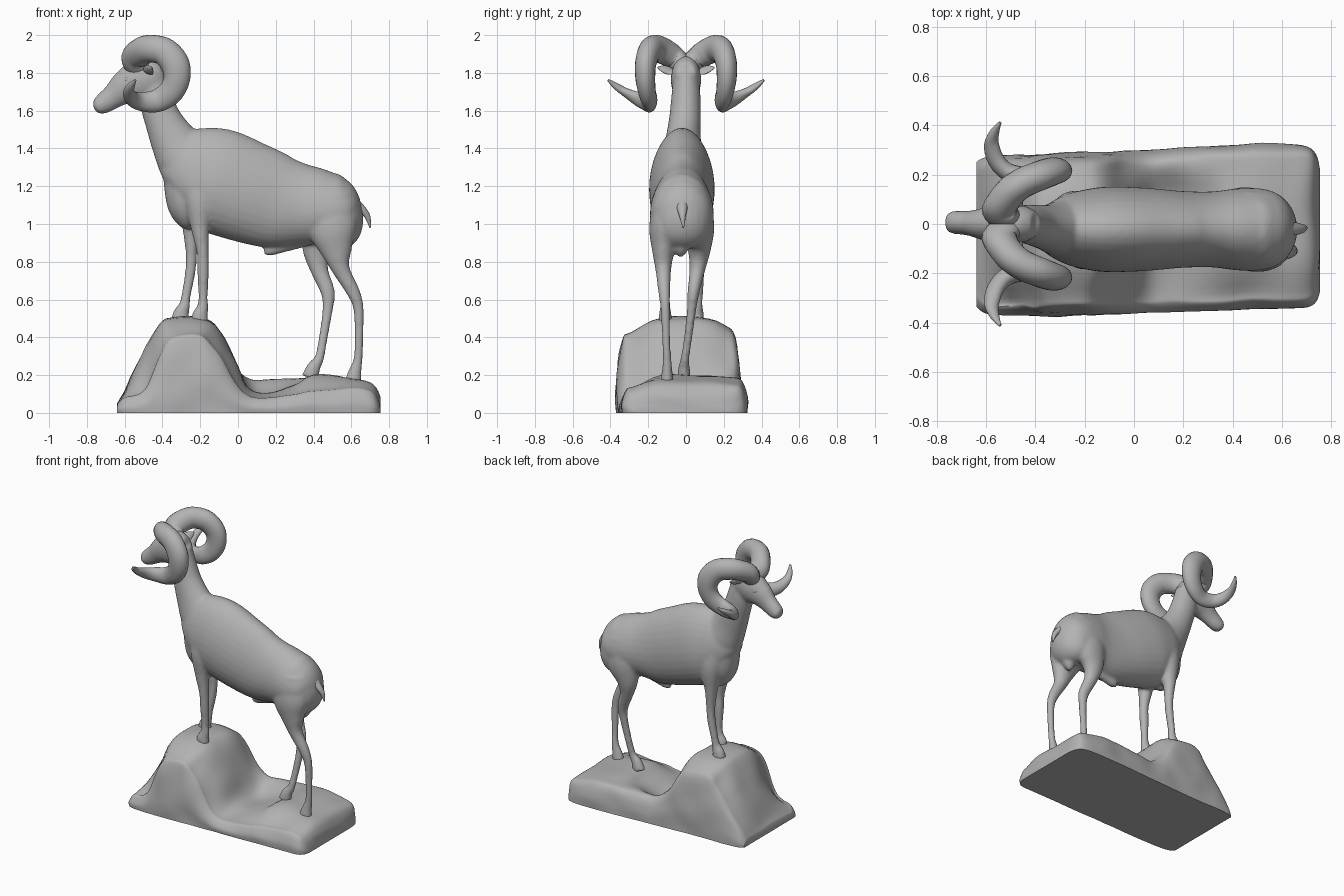
import bpy, bmesh, math
from mathutils import Vector, noise

mat = bpy.data.materials.new("stone grey")
mat.diffuse_color = (0.45, 0.45, 0.45, 1)


def spline(pts, n):
    """Catmull-Rom resampling of tuples, n steps per span."""
    out = []
    for i in range(len(pts) - 1):
        p0, p1 = pts[max(i - 1, 0)], pts[i]
        p2, p3 = pts[i + 1], pts[min(i + 2, len(pts) - 1)]
        for k in range(n):
            t = k / n
            out.append(tuple(0.5 * (2 * b + (c - a) * t + (2 * a - 5 * b + 4 * c - d) * t * t
                                    + (3 * b - a - 3 * c + d) * t ** 3)
                             for a, b, c, d in zip(p0, p1, p2, p3)))
    return out + [tuple(pts[-1])]


def skin(bm, rings):
    """Bridge closed rings of points and cap both ends."""
    vs = [[bm.verts.new(p) for p in r] for r in rings]
    m = len(vs[0])
    for a, b in zip(vs, vs[1:]):
        for j in range(m):
            bm.faces.new((a[j], a[(j + 1) % m], b[(j + 1) % m], b[j]))
    bm.faces.new(vs[0])
    bm.faces.new(vs[-1][::-1])


def loft(bm, pts, steps=5, seg=24, pear=0.0):
    """Tube through (x, y, z, radius in side plane, radius across)."""
    s = spline(pts, steps)
    rings = []
    for i, p in enumerate(s):
        c = Vector(p[:3])
        t = (Vector(s[min(i + 1, len(s) - 1)][:3]) - Vector(s[max(i - 1, 0)][:3])).normalized()
        n = t.cross(Vector((0, 1, 0))).normalized()
        b = n.cross(t)
        a, w = max(p[3], 0.003), max(p[4], 0.003)
        ring = []
        for k in range(seg):
            q = 2 * math.pi * k / seg
            ring.append(c + n * a * math.sin(q) + b * w * math.cos(q) * (1 - pear * math.sin(q)))
        rings.append(ring)
    skin(bm, rings)


def finish(bm, name, angle=50):
    bmesh.ops.recalc_face_normals(bm, faces=bm.faces)
    me = bpy.data.meshes.new(name)
    bm.to_mesh(me)
    bm.free()
    ob = bpy.data.objects.new(name, me)
    bpy.context.collection.objects.link(ob)
    me.materials.append(mat)
    bpy.ops.object.select_all(action='DESELECT')
    ob.select_set(True)
    bpy.context.view_layer.objects.active = ob
    bpy.ops.object.shade_smooth_by_angle(angle=math.radians(angle))
    return ob


# Sheep body: torso, chest, rump, neck, head and legs fused into one smooth skin
bm = bmesh.new()
torso = [(-.38, 1.16, 1.27, .05), (-.35, 1.08, 1.38, .10), (-.28, 1.01, 1.48, .14),
         (-.2, .98, 1.51, .16), (-.1, .945, 1.505, .172), (.05, .9, 1.44, .168),
         (.2, .868, 1.375, .155), (.32, .88, 1.325, .153), (.42, .89, 1.295, .165),
         (.52, .9, 1.25, .165), (.59, .93, 1.18, .14), (.635, .98, 1.1, .08)]
loft(bm, [(x, -.022, (a + b) / 2, (b - a) / 2, w) for x, a, b, w in torso], seg=32, pear=0.12)
# chest
loft(bm, [(-.25, -.02, 1.36, .1, .08), (-.265, -.02, 1.28, .13, .11), (-.275, -.02, 1.18, .115, .12),
          (-.27, -.02, 1.09, .1, .11), (-.25, -.02, 1.02, .07, .08), (-.23, -.02, .985, .03, .04)])
# rump
loft(bm, [(.47, -.022, 1.25, .06, .06), (.485, -.022, 1.2, .1, .12), (.51, -.022, 1.1, .137, .155),
          (.52, -.022, 1.0, .142, .16), (.51, -.022, .92, .11, .135), (.5, -.022, .88, .05, .08)])
# neck
loft(bm, [(-.17, -.02, 1.22, .17, .13), (-.27, -.02, 1.33, .155, .12), (-.34, -.015, 1.44, .125, .095),
          (-.4, -.005, 1.56, .098, .084), (-.44, 0, 1.68, .09, .077), (-.46, 0, 1.79, .08, .065)])
# head
loft(bm, [(-.40, 0, 1.80, .06, .05), (-.45, 0, 1.785, .11, .075), (-.53, 0, 1.755, .115, .08),
          (-.6, 0, 1.72, .09, .068), (-.66, .003, 1.675, .066, .052), (-.71, .006, 1.64, .056, .048),
          (-.745, .006, 1.62, .042, .043), (-.762, .006, 1.612, .015, .02)])
# near and far front legs
loft(bm, [(-.2, -.10, 1.3, .1, .06), (-.2, -.115, 1.13, .085, .07), (-.2, -.12, .98, .05, .048),
          (-.187, -.12, .85, .032, .033), (-.185, -.115, .75, .031, .031), (-.185, -.11, .62, .025, .025),
          (-.187, -.11, .56, .03, .028), (-.2, -.11, .52, .042, .033), (-.205, -.11, .48, .046, .037)])
loft(bm, [(-.24, .055, 1.3, .1, .06), (-.24, .065, 1.13, .085, .07), (-.25, .07, .98, .045, .045),
          (-.247, .07, .85, .031, .031), (-.252, .07, .75, .028, .028), (-.275, .065, .62, .025, .025),
          (-.283, .06, .57, .03, .028), (-.3, .06, .53, .042, .033), (-.308, .06, .485, .05, .037)])
# near and far hind legs
loft(bm, [(.49, -.09, 1.15, .12, .08), (.5, -.112, .98, .13, .083), (.52, -.12, .86, .085, .06),
          (.545, -.12, .76, .048, .042), (.61, -.115, .64, .036, .032), (.638, -.11, .55, .028, .025),
          (.64, -.105, .39, .023, .022), (.635, -.1, .28, .025, .023), (.617, -.1, .21, .037, .03),
          (.608, -.1, .155, .047, .036)])
loft(bm, [(.47, .05, 1.15, .12, .08), (.45, .067, .98, .125, .083), (.42, .07, .86, .08, .06),
          (.43, .06, .76, .048, .042), (.475, .04, .64, .038, .032), (.475, .03, .55, .028, .025),
          (.45, .01, .39, .024, .022), (.43, -.005, .29, .026, .023), (.4, -.01, .24, .037, .03),
          (.38, -.01, .185, .045, .036)])
# belly sheath and rear underside
loft(bm, [(.14, -.022, .86, .02, .02), (.17, -.022, .86, .028, .028), (.25, -.022, .88, .028, .03),
          (.36, -.022, .91, .03, .03)])
loft(bm, [(.56, -.028, .97, .04, .045), (.55, -.028, .9, .045, .048), (.545, -.028, .86, .038, .038),
          (.543, -.028, .825, .012, .012)])
body = finish(bm, "sheep_body")
re = body.modifiers.new("fuse", 'REMESH')
re.mode = 'VOXEL'
re.voxel_size = 0.01
re.use_smooth_shade = True
sm = body.modifiers.new("soften", 'SMOOTH')
sm.factor = 0.5
sm.iterations = 8

# Tail
bm = bmesh.new()
loft(bm, [(.61, -.02, 1.13, .02, .03), (.65, -.02, 1.085, .022, .028), (.685, -.018, 1.04, .016, .017),
          (.7, -.014, .98, .004, .004)], seg=14)
finish(bm, "tail")

# Curled horns, ears and eyes on both sides
horn = [(-.52, .02, 1.83, .07, .055), (-.545, .06, 1.88, .073, .06), (-.505, .125, 1.918, .073, .063),
        (-.455, .165, 1.928, .073, .062), (-.385, .195, 1.91, .074, .06), (-.332, .214, 1.845, .075, .056),
        (-.325, .215, 1.765, .07, .052), (-.36, .205, 1.695, .066, .046), (-.43, .192, 1.652, .06, .04),
        (-.51, .21, 1.648, .05, .037), (-.56, .26, 1.665, .04, .032), (-.578, .325, 1.7, .03, .023),
        (-.565, .375, 1.733, .02, .016), (-.543, .412, 1.762, .006, .006)]
ear = [(-.48, .05, 1.8, .02, .012), (-.475, .085, 1.81, .03, .012), (-.465, .12, 1.82, .024, .01),
       (-.455, .15, 1.828, .004, .004)]
for side, s in (("left", -1), ("right", 1)):
    for part, pts in (("horn", horn), ("ear", ear)):
        bm = bmesh.new()
        loft(bm, [(x, s * y, z, a, b) for x, y, z, a, b in pts], steps=6, seg=20)
        finish(bm, f"{part}_{side}", 60)
    bm = bmesh.new()
    bmesh.ops.create_uvsphere(bm, u_segments=14, v_segments=10, radius=.014)
    bmesh.ops.translate(bm, verts=bm.verts, vec=(-.59, s * .057, 1.765))
    finish(bm, f"eye_{side}")

# Rocky base: stations of (x, near y, far y, near height, middle height, far height)
stations = [(-.64, -.33, .25, .045, .05, .05), (-.6, -.36, .27, .08, .12, .11), (-.5, -.37, .28, .13, .31, .25),
            (-.42, -.37, .28, .31, .46, .37), (-.35, -.37, .28, .41, .5, .44), (-.2, -.365, .285, .43, .5, .44),
            (-.12, -.36, .29, .35, .46, .39), (-.04, -.36, .295, .21, .32, .27), (.05, -.355, .3, .1, .14, .18),
            (.15, -.355, .305, .085, .1, .165), (.3, -.35, .315, .1, .15, .18), (.4, -.345, .32, .13, .195, .185),
            (.6, -.34, .325, .14, .18, .17), (.7, -.335, .315, .12, .155, .15), (.74, -.31, .28, .08, .1, .1),
            (.755, -.27, .22, .03, .03, .03)]
rings = []
for x, y0, y1, n, m, f in spline(stations, 5):
    prof = [(y0, 0), (y0 - .002, n * .4), (y0 + .03, n * .9), (y0 + .07, n), (-.13, m), (.08, m),
            (y1 - .08, f * 1.03), (y1 - .025, f * .9), (y1, f * .4), (y1, 0)]
    ring = []
    for y, z in spline(prof, 4):
        d = noise.noise_vector(Vector((x * 6, y * 6, z * 6))) * .012 * min(1, max(z, 0) / .08)
        ring.append((max(min(x + d.x, .755), -.64), y + d.y, max(z + d.z, 0)))
    rings.append(ring)
bm = bmesh.new()
skin(bm, rings)
finish(bm, "rock_base", 40)
